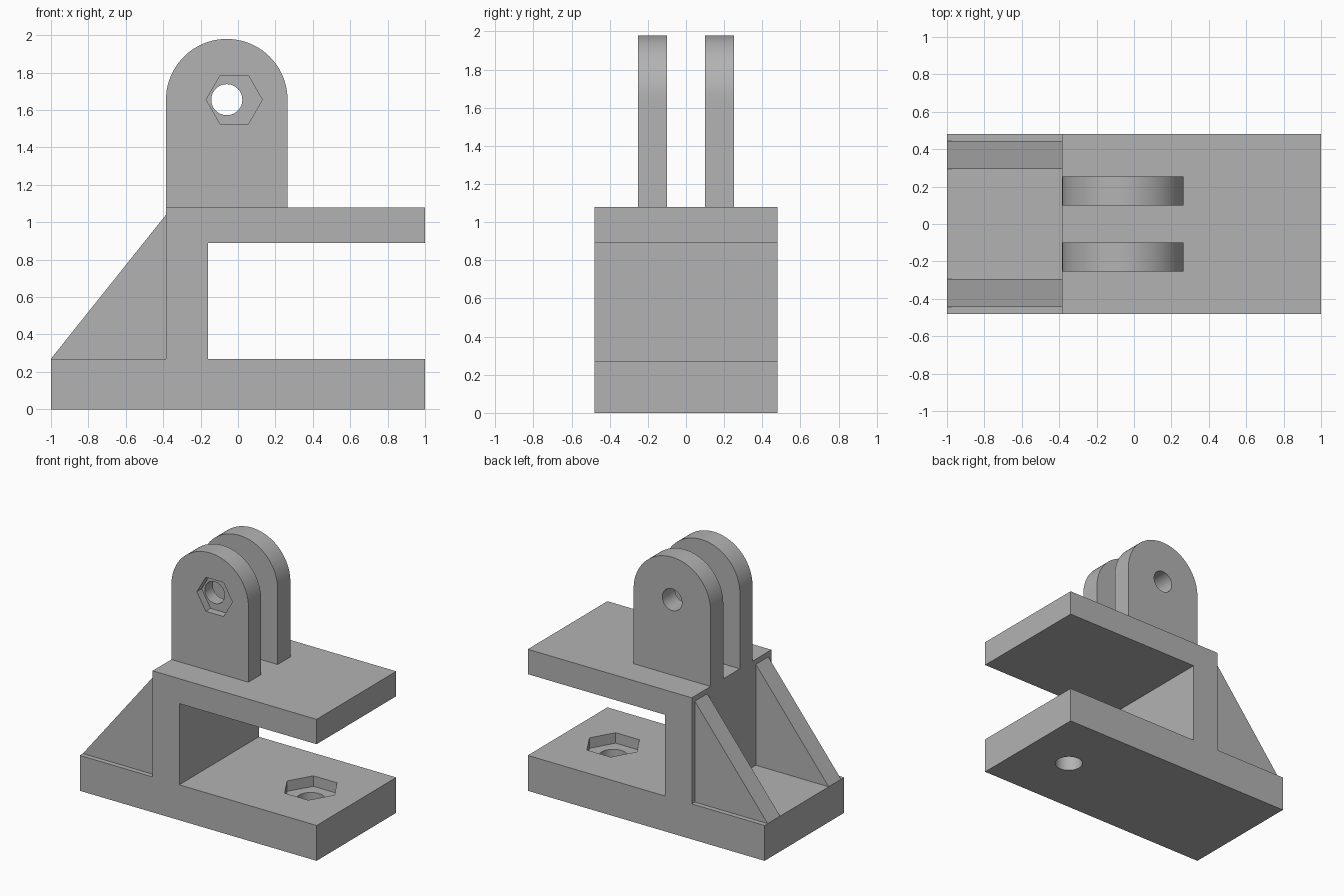
import bpy
import bmesh
import math
from mathutils import Vector

cube = bpy.data.objects.get("Cube")
if cube:
    bpy.data.objects.remove(cube, do_unlink=True)

GREY = (0.45, 0.45, 0.45, 1.0)
grey = bpy.data.materials.new("plain grey")
grey.use_nodes = True
grey.diffuse_color = GREY
grey.node_tree.nodes["Principled BSDF"].inputs["Base Color"].default_value = GREY


def prism(name, points, start, end, axis="y"):
    """Extrude a closed profile along y (points are x, z) or z (points are x, y)."""
    def place(p, t):
        return Vector((p[0], t, p[1])) if axis == "y" else Vector((p[0], p[1], t))
    bm = bmesh.new()
    face = bm.faces.new([bm.verts.new(place(p, start)) for p in points])
    offset = place((0, 0), end - start)
    grown = bmesh.ops.extrude_face_region(bm, geom=[face])["geom"]
    bmesh.ops.translate(bm, vec=offset,
                        verts=[v for v in grown if isinstance(v, bmesh.types.BMVert)])
    bmesh.ops.recalc_face_normals(bm, faces=bm.faces)
    mesh = bpy.data.meshes.new(name)
    bm.to_mesh(mesh)
    bm.free()
    mesh.materials.append(grey)
    obj = bpy.data.objects.new(name, mesh)
    bpy.context.collection.objects.link(obj)
    return obj


def ring(cx, cy, radius, count):
    return [(cx + radius * math.cos(math.tau * i / count),
             cy + radius * math.sin(math.tau * i / count)) for i in range(count)]


def cut(obj, *cutters):
    """Subtract each cutter, bake the result and remove the cutters."""
    for cutter in cutters:
        cutter.hide_render = True
        mod = obj.modifiers.new("cut", "BOOLEAN")
        mod.operation = "DIFFERENCE"
        mod.solver = "EXACT"
        mod.object = cutter
    graph = bpy.context.evaluated_depsgraph_get()
    baked = bpy.data.meshes.new_from_object(obj.evaluated_get(graph))
    obj.modifiers.clear()
    obj.data = baked
    for cutter in cutters:
        bpy.data.objects.remove(cutter, do_unlink=True)


HALF = 0.48
BASE_TOP, PLATE_LOW, PLATE_TOP = 0.27, 0.89, 1.08
WALL_BACK, WALL_FRONT = -0.385, -0.16

# Base, upright wall and upper plate as one clamp profile
body = prism("clamp_body", [
    (-1, 0), (1, 0), (1, BASE_TOP), (WALL_FRONT, BASE_TOP),
    (WALL_FRONT, PLATE_LOW), (1, PLATE_LOW), (1, PLATE_TOP),
    (WALL_BACK, PLATE_TOP), (WALL_BACK, BASE_TOP), (-1, BASE_TOP)], -HALF, HALF)

# Bolt hole with hexagonal nut pocket in the base
cut(body,
    prism("base_nut_pocket", ring(0.615, 0, 0.2, 6), BASE_TOP - 0.08, 0.4, "z"),
    prism("base_bolt_hole", ring(0.615, 0, 0.098, 48), -0.1, 0.4, "z"))

# Rounded lugs and triangular gussets, one of each per side
LUG_X, LUG_Z, LUG_R = -0.06, 1.655, 0.325
arch = [(LUG_X + LUG_R * math.cos(math.pi * i / 40),
         LUG_Z + LUG_R * math.sin(math.pi * i / 40)) for i in range(41)]
lug_profile = [(LUG_X - LUG_R, PLATE_TOP), (LUG_X + LUG_R, PLATE_TOP)] + arch
gusset_profile = [(-1, BASE_TOP), (WALL_BACK, BASE_TOP), (WALL_BACK, 1.04)]

parts = [body]
for label, side in (("front", -1), ("back", 1)):
    lug = prism(label + "_lug", lug_profile, side * 0.1, side * 0.253)
    cutters = [prism("pin_hole", ring(LUG_X, LUG_Z, 0.083, 48), -0.4, 0.4)]
    if side < 0:
        cutters.append(prism("pin_nut_pocket", ring(-0.02, LUG_Z, 0.15, 6), -0.4, -0.195))
    cut(lug, *cutters)
    gusset = prism(label + "_gusset", gusset_profile, side * 0.293, side * 0.443)
    parts += [lug, gusset]

# Smooth the round surfaces, keep the edges crisp
bpy.ops.object.select_all(action="DESELECT")
for part in parts:
    part.select_set(True)
bpy.context.view_layer.objects.active = body
bpy.ops.object.shade_smooth_by_angle(angle=math.radians(30))
